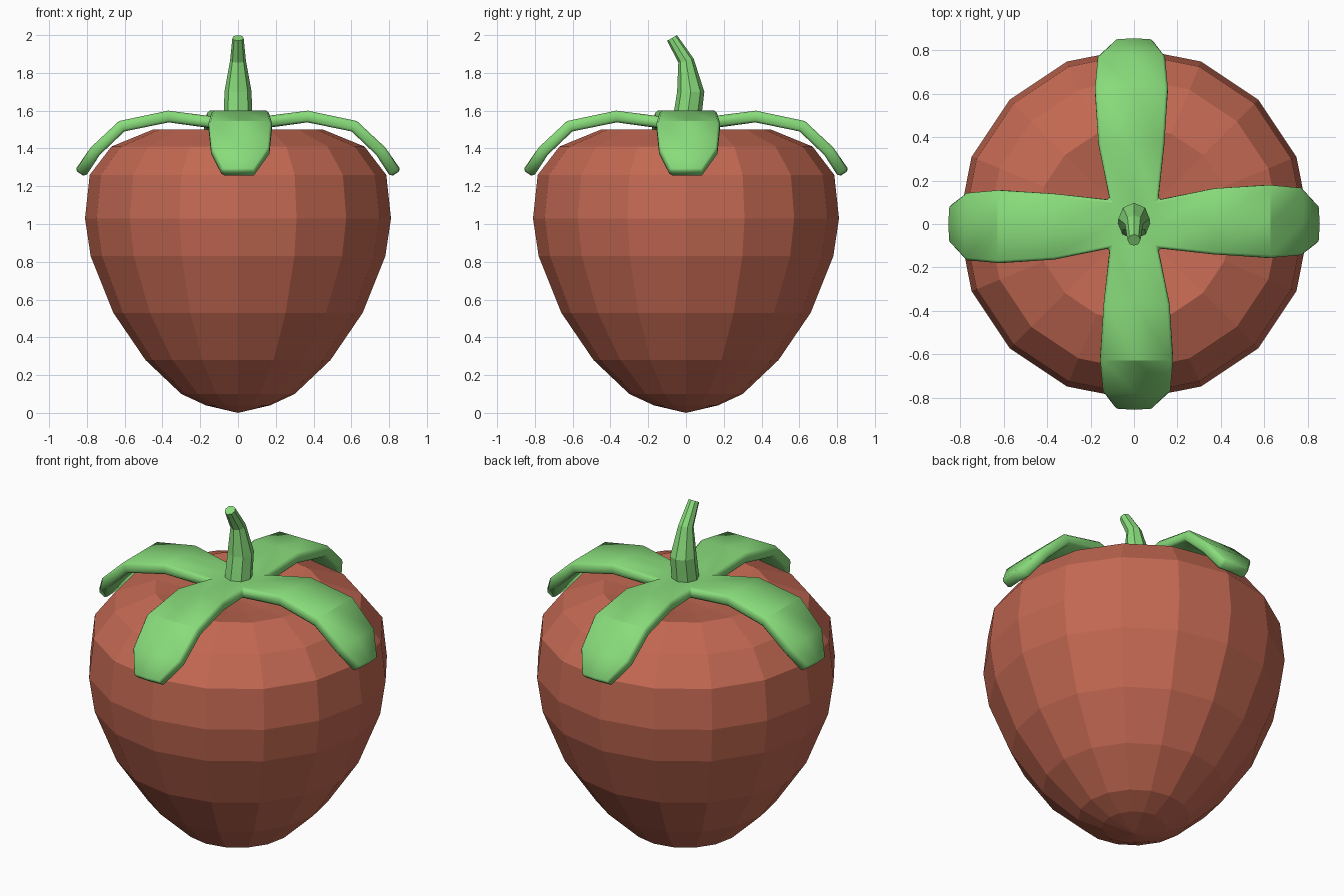
import bpy, bmesh, math
from mathutils import Vector, Matrix

if "Cube" in bpy.data.objects:
    bpy.data.objects.remove(bpy.data.objects["Cube"])


def material(name, rgb):
    m = bpy.data.materials.new(name)
    m.diffuse_color = (*rgb, 1)
    m.use_nodes = True
    m.node_tree.nodes["Principled BSDF"].inputs["Base Color"].default_value = m.diffuse_color
    return m


def finish(bm, name, mat):
    bmesh.ops.remove_doubles(bm, verts=bm.verts, dist=0.0005)
    bmesh.ops.recalc_face_normals(bm, faces=bm.faces)
    me = bpy.data.meshes.new(name)
    bm.to_mesh(me)
    bm.free()
    ob = bpy.data.objects.new(name, me)
    bpy.context.collection.objects.link(ob)
    me.materials.append(mat)
    return ob


def skin(bm, rings):
    # Joins consecutive closed rings of points with quads
    for a, b in zip(rings, rings[1:]):
        n = len(a)
        for i in range(n):
            j = (i + 1) % n
            bm.faces.new((a[i], a[j], b[j], b[i]))


red = material("berry_red", (0.55, 0.14, 0.085))
green = material("leaf_green", (0.25, 0.72, 0.20))

# Berry: 16-sided turned profile with a shallow dimple on top
profile = [(0.17, 0.04), (0.30, 0.10), (0.49, 0.28), (0.66, 0.53), (0.78, 0.83),
           (0.81, 1.03), (0.785, 1.26), (0.67, 1.41), (0.45, 1.50), (0.22, 1.46)]
bm = bmesh.new()
rings = [[bm.verts.new((r * math.cos(k * math.tau / 16), r * math.sin(k * math.tau / 16), z))
          for k in range(16)] for r, z in profile]
skin(bm, rings)
for ring, z in ((rings[0], 0.0), (rings[-1], 1.43)):
    pole = bm.verts.new((0, 0, z))
    for i in range(16):
        bm.faces.new((ring[i], ring[(i + 1) % 16], pole))
finish(bm, "berry", red)

# Leaf cap: four arched leaves around a square centre (radius, half width, height)
rows = [(0.11, 0.11, 1.565), (0.37, 0.152, 1.60), (0.63, 0.168, 1.545),
        (0.78, 0.155, 1.405), (0.857, 0.085, 1.285)]
bm = bmesh.new()
for q in range(4):
    turn = Matrix.Rotation(q * math.pi / 2, 4, 'Z')
    grid = []
    for i, (r, w, z) in enumerate(rows):
        skew = 0.012 if 0 < i < 4 else 0
        bulge = 0.006 if i == 4 else 0
        grid.append([bm.verts.new(turn @ Vector((r + (bulge if s == 0 else 0), s * w + skew, z)))
                     for s in (-1, 0, 1)])
    for a, b in zip(grid, grid[1:]):
        for s in (0, 1):
            bm.faces.new((a[s], b[s], b[s + 1], a[s + 1]))
    quad = [(0, 0), (0.11, 0), (0.11, 0.11), (0, 0.11)]
    bm.faces.new([bm.verts.new(turn @ Vector((x, y, 1.565))) for x, y in quad])
cap = finish(bm, "leaf_cap", green)
if cap.data.polygons[0].normal.z < 0:
    cap.data.flip_normals()
solid = cap.modifiers.new("thickness", 'SOLIDIFY')
solid.thickness = 0.062
solid.offset = -1
bevel = cap.modifiers.new("rim", 'BEVEL')
bevel.width = 0.012
bevel.segments = 1
bevel.limit_method = 'ANGLE'
bevel.angle_limit = math.radians(60)
bpy.context.view_layer.objects.active = cap
cap.select_set(True)
bpy.ops.object.shade_smooth_by_angle(angle=math.radians(30))

# Stem: bent, tapering 8-sided tube (y, z, radius, tilt)
path = [(0.0, 1.52, 0.076, 0), (0.025, 1.70, 0.072, 0), (0.0, 1.865, 0.042, 14),
        (-0.074, 1.985, 0.03, 30)]
bm = bmesh.new()
rings = []
for y, z, r, tilt in path:
    place = Matrix.Translation((0, y, z)) @ Matrix.Rotation(math.radians(tilt), 4, 'X')
    rings.append([bm.verts.new(place @ Vector((r * math.cos(k * math.tau / 8),
                                               r * math.sin(k * math.tau / 8), 0)))
                  for k in range(8)])
skin(bm, rings)
bm.faces.new(rings[0])
bm.faces.new(rings[-1])
finish(bm, "stem", green)
